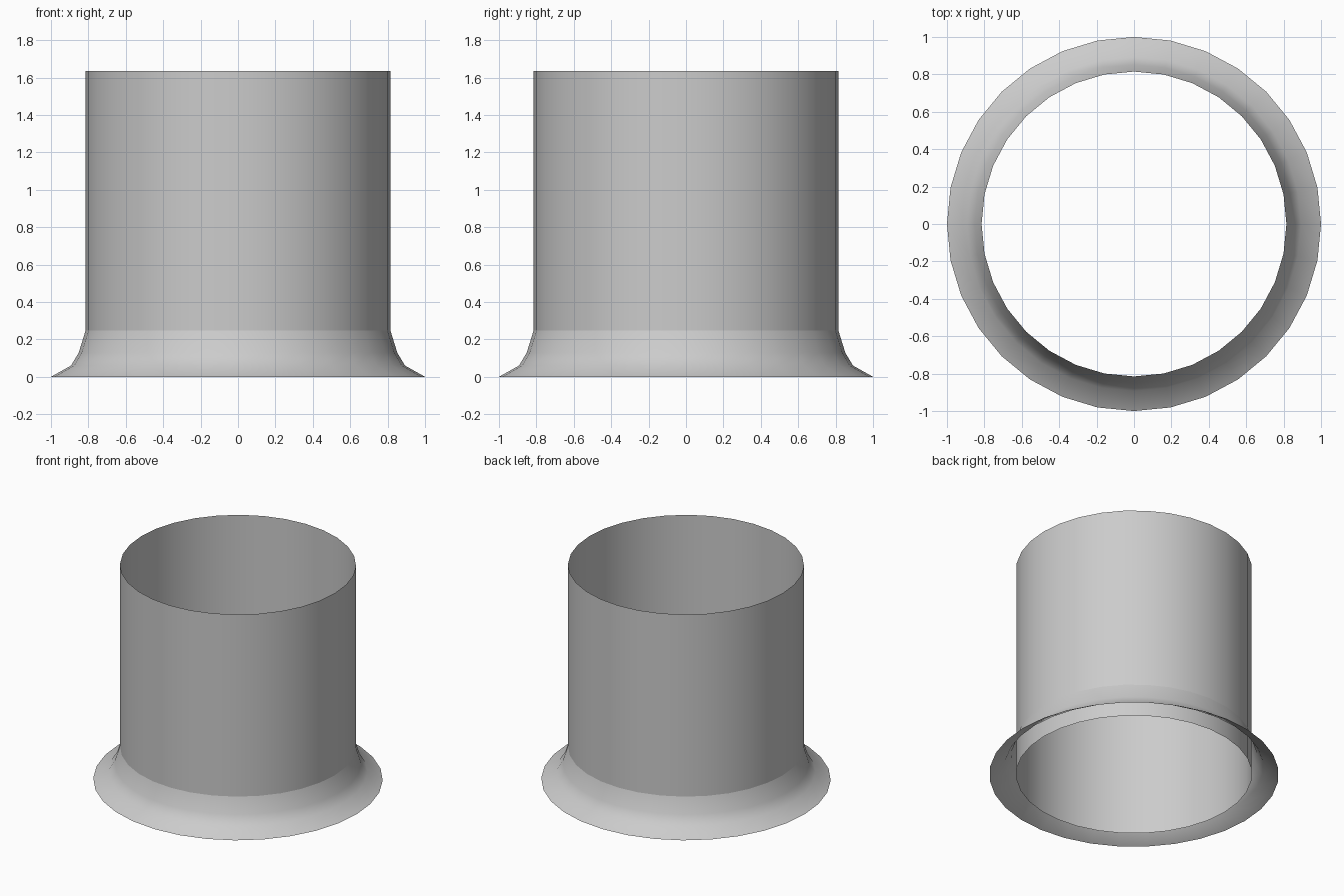
import bpy
from math import cos, sin, tau

if "Cube" in bpy.data.objects:
    bpy.data.objects.remove(bpy.data.objects["Cube"])

SIDES = 32


def lathe(name, profile):
    """Spin an open (radius, height) profile around z as a thin sheet."""
    verts = [(r * cos(tau * i / SIDES), r * sin(tau * i / SIDES), z)
             for r, z in profile for i in range(SIDES)]
    faces = []
    for ring in range(len(profile) - 1):
        a, b = ring * SIDES, (ring + 1) * SIDES
        for i in range(SIDES):
            j = (i + 1) % SIDES
            faces.append((a + i, a + j, b + j, b + i))
    mesh = bpy.data.meshes.new(name)
    mesh.from_pydata(verts, [], faces)
    mesh.shade_smooth()
    obj = bpy.data.objects.new(name, mesh)
    bpy.context.collection.objects.link(obj)
    return obj


# Open-ended tube, running down to the ground inside the skirt
lathe("tube", [(0.815, 0.0), (0.815, 1.635)])

# Flared skirt around the foot, open underneath
lathe("flared_skirt", [(1.0, 0.0), (0.893, 0.06), (0.852, 0.128), (0.815, 0.247)])
